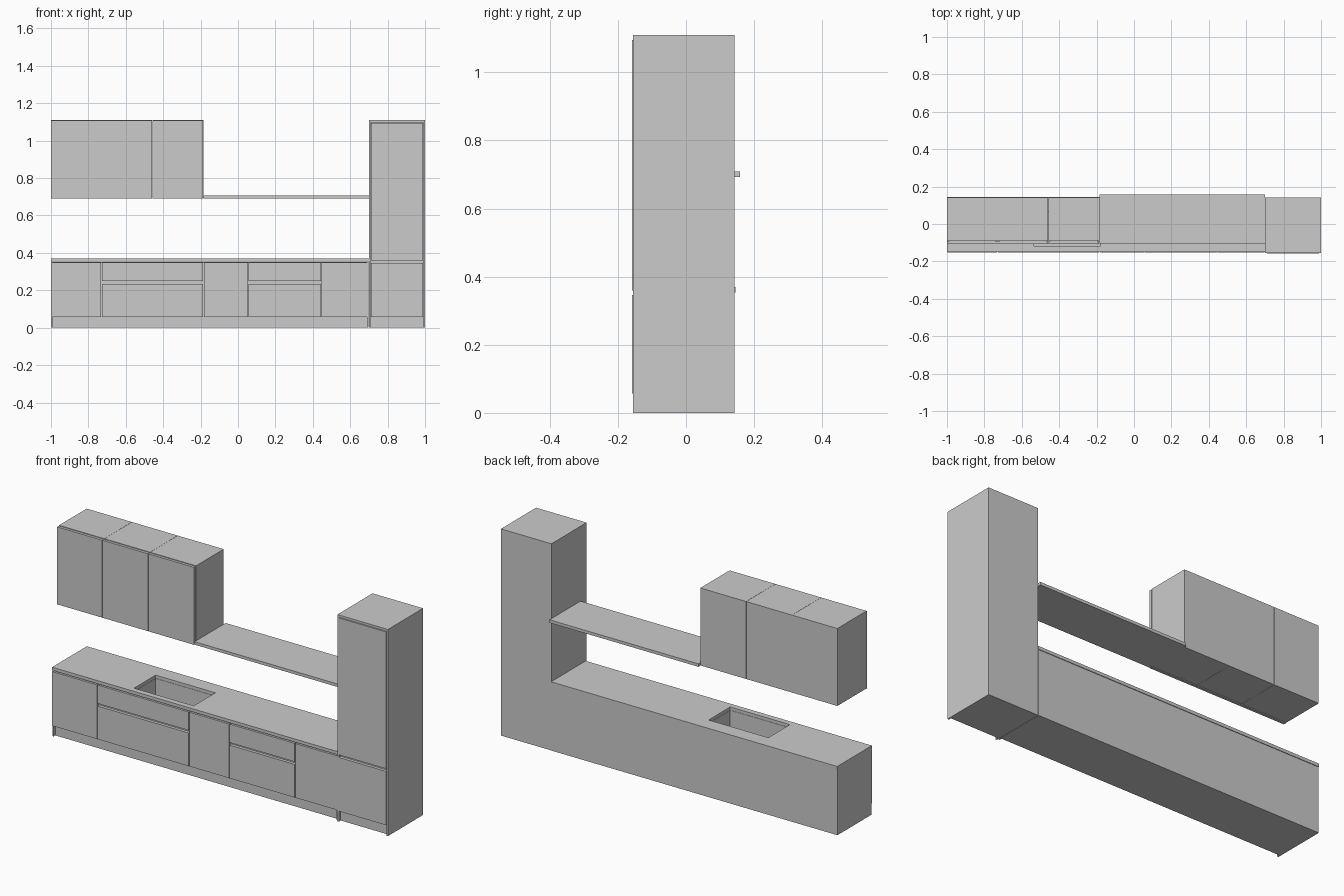
import bpy, bmesh

if "Cube" in bpy.data.objects:
    bpy.data.objects.remove(bpy.data.objects["Cube"])


def box(name, x, y, z):
    """Axis-aligned box from (min, max) ranges."""
    bm = bmesh.new()
    bmesh.ops.create_cube(bm, size=1)
    for v in bm.verts:
        v.co = [r[0] + (c + 0.5) * (r[1] - r[0]) for c, r in zip(v.co, (x, y, z))]
    me = bpy.data.meshes.new(name)
    bm.to_mesh(me)
    bm.free()
    ob = bpy.data.objects.new(name, me)
    bpy.context.collection.objects.link(ob)
    return ob


def front(name, x0, x1, y, z):
    """Door or drawer front with a narrow gap on both sides."""
    return box(name, (x0 + G, x1 - G), y, z)


G = 0.002
BACK = 0.143
T = 0.008

# Base units: carcass, end panels and worktop
carcass = box("base_carcass", (-1 + T, 0.70 - G), (-0.134, BACK), (0.0, 0.352))
for name, x in (("left", -1.0), ("right", 0.70 - G - T)):
    box("base_end_panel_" + name, (x, x + T), (-0.148, BACK - 0.001), (0, 0.353))
worktop = box("worktop", (-1, 0.70), (-0.149, 0.145), (0.353, 0.37))

# Base doors and two-drawer stacks
YB = (-0.152, -0.136)
for i, (a, b) in enumerate(((-1, -0.73), (-0.185, 0.055), (0.445, 0.70))):
    front(f"base_door_{i + 1}", a, b, YB, (0.057, 0.348))
for i, (a, b) in enumerate(((-0.73, -0.185), (0.055, 0.445))):
    front(f"lower_drawer_{i + 1}", a, b, YB, (0.057, 0.235))
    front(f"upper_drawer_{i + 1}", a, b, YB, (0.249, 0.348))

# Sink basin cut through the worktop into the carcass
cutter = box("sink_cutter", (-0.535, -0.18), (-0.118, 0.065), (0.25, 0.40))
cutter.hide_render = True
cutter.hide_viewport = True
cutter.display_type = 'WIRE'
for ob in (carcass, worktop):
    mod = ob.modifiers.new("sink_cut", 'BOOLEAN')
    mod.operation = 'DIFFERENCE'
    mod.solver = 'EXACT'
    mod.object = cutter

# Tall unit: carcass, side panels, top and doors
box("tall_carcass", (0.70 + T, 1 - T), (-0.140, 0.142), (0.0, 1.10))
for name, x in (("left", 0.70), ("right", 1 - T)):
    box("tall_side_" + name, (x, x + T), (-0.156, 0.142), (0, 1.11))
box("tall_top", (0.70 + T, 1 - T), (-0.156, 0.142), (1.098, 1.11))
for name, z in (("lower", (0.057, 0.346)), ("upper", (0.36, 1.095))):
    front("tall_door_" + name, 0.70 + T, 1 - T, (-0.158, -0.142), z)

# Wall cabinets
edges = (-1.0, -0.73, -0.458, -0.185)
for i, (a, b) in enumerate(zip(edges, edges[1:])):
    box(f"wall_cabinet_{i + 1}", (a + 0.0005, b - 0.0005), (-0.091, BACK), (0.694, 1.11))
    front(f"wall_door_{i + 1}", a - 0.001, b + 0.001, (-0.108, -0.094), (0.692, 1.108))
    box(f"wall_hinge_strip_{i + 1}", (a + 0.01, b - 0.01), (-0.095, -0.09), (0.70, 1.10))

# Open shelf between wall cabinets and tall unit
box("open_shelf", (-0.184, 0.70), (-0.105, 0.158), (0.692, 0.708))
